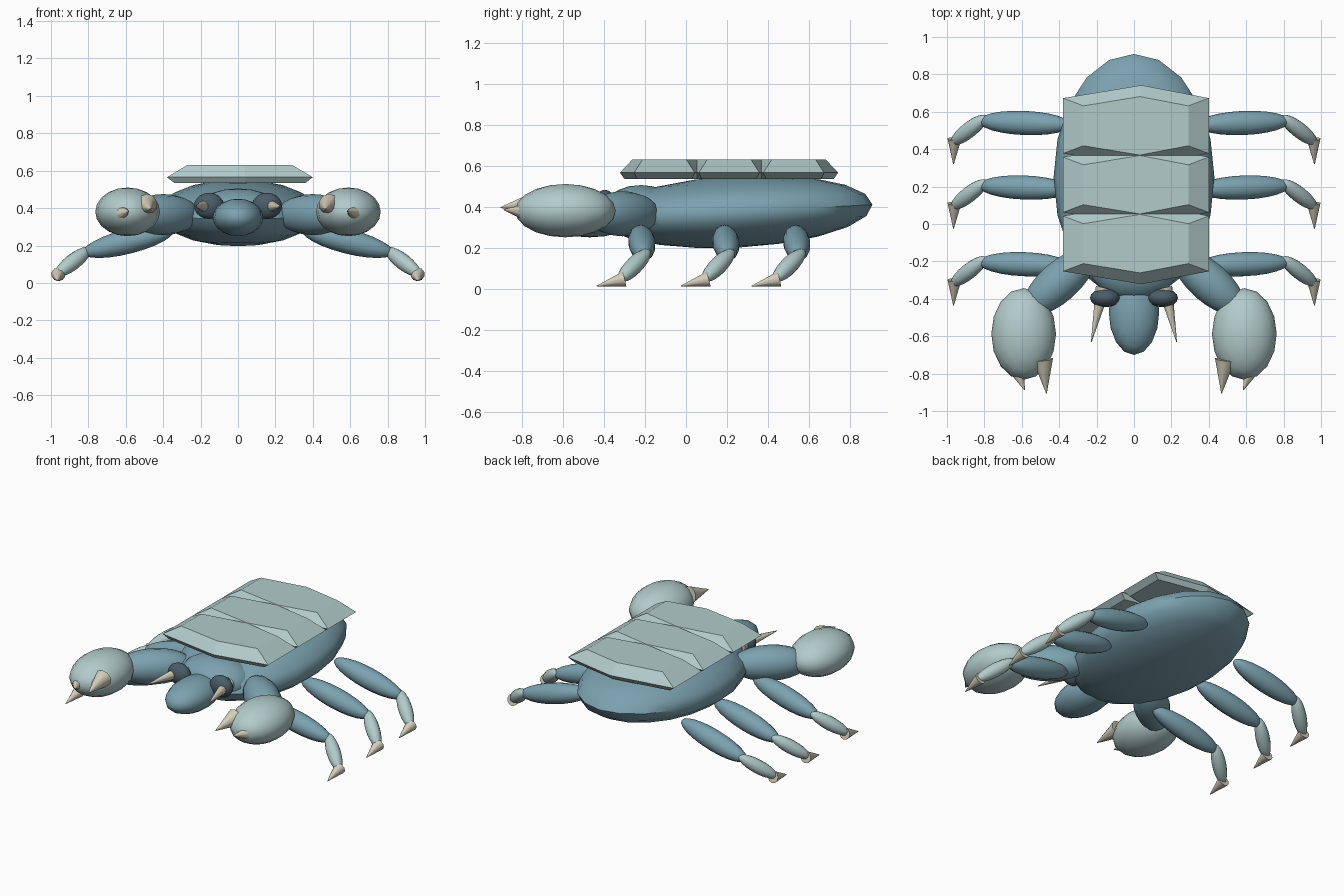
import bpy, bmesh, math
from mathutils import Vector, Matrix

cube = bpy.data.objects.get("Cube")
if cube:
    bpy.data.objects.remove(cube, do_unlink=True)


def material(name, rgb):
    m = bpy.data.materials.new(name)
    m.use_nodes = True
    m.diffuse_color = (*rgb, 1)
    m.node_tree.nodes["Principled BSDF"].inputs["Base Color"].default_value = (*rgb, 1)
    return m


BLUE = material("shell_blue", (0.20, 0.36, 0.43))
PALE = material("pale_plate", (0.45, 0.60, 0.60))
DARK = material("dark_eye", (0.07, 0.11, 0.14))
BONE = material("bone", (0.66, 0.62, 0.50))


def finish(name, bm, mat, smooth=True):
    bmesh.ops.recalc_face_normals(bm, faces=bm.faces)
    mesh = bpy.data.meshes.new(name)
    bm.to_mesh(mesh)
    bm.free()
    mesh.materials.append(mat)
    obj = bpy.data.objects.new(name, mesh)
    bpy.context.collection.objects.link(obj)
    if smooth:
        bpy.ops.object.select_all(action='DESELECT')
        obj.select_set(True)
        bpy.context.view_layer.objects.active = obj
        bpy.ops.object.shade_smooth_by_angle(angle=math.radians(45))
    return obj


def ellipsoid(name, centre, radii, mat, tilt=0.0, segments=16, rings=10):
    bm = bmesh.new()
    bmesh.ops.create_uvsphere(bm, u_segments=segments, v_segments=rings, radius=1)
    turn = Matrix.Rotation(math.pi / 2, 4, 'Z')
    place = Matrix.Translation(centre) @ Matrix.Rotation(tilt, 4, 'X')
    bm.transform(place @ Matrix.Diagonal((*radii, 1)) @ turn)
    return finish(name, bm, mat)


def along(start, end):
    # Frame at the start point whose z axis aims at the end point
    start, end = Vector(start), Vector(end)
    return Matrix.Translation(start) @ (end - start).to_track_quat('Z', 'Y').to_matrix().to_4x4()


def limb(name, start, end, radius, mat):
    # Ellipsoid stretched between two points
    half = (Vector(end) - Vector(start)).length / 2
    bm = bmesh.new()
    bmesh.ops.create_uvsphere(bm, u_segments=14, v_segments=12, radius=1)
    bm.transform(along(start, end) @ Matrix.Translation((0, 0, half))
                 @ Matrix.Diagonal((radius, radius, half, 1)))
    return finish(name, bm, mat)


def spike(name, base, tip, radius):
    length = (Vector(tip) - Vector(base)).length
    bm = bmesh.new()
    bmesh.ops.create_cone(bm, cap_ends=True, segments=10, radius1=radius,
                          radius2=0.002, depth=length)
    bm.transform(along(base, tip) @ Matrix.Translation((0, 0, length / 2)))
    return finish(name, bm, BONE)


def back_plate(name, y):
    # Six-sided slab with a narrow underside and a chamfered top
    outline = [(0.03, 0.217), (-0.39, 0.148), (-0.39, -0.148),
               (0.03, -0.217), (0.39, -0.148), (0.39, 0.148)]
    bm = bmesh.new()
    loops = [[bm.verts.new((0.01 + px * s, y + py * s, z)) for px, py in outline]
             for z, s in ((0.535, 0.9), (0.565, 1.0), (0.63, 0.72))]
    for low, high in zip(loops, loops[1:]):
        for i in range(6):
            j = (i + 1) % 6
            bm.faces.new((low[i], low[j], high[j], high[i]))
    bm.faces.new(loops[0])
    bm.faces.new(loops[-1])
    return finish(name, bm, PALE, smooth=False)


# Trunk and head
ellipsoid("abdomen", (0, 0.25, 0.375), (0.43, 0.66, 0.175), BLUE,
          tilt=math.radians(3), segments=20, rings=10)
ellipsoid("thorax", (0, -0.22, 0.375), (0.24, 0.19, 0.13), BLUE)
ellipsoid("head", (0, -0.47, 0.35), (0.135, 0.23, 0.10), BLUE)

# Back armour
for label, y in (("front", -0.105), ("middle", 0.21), ("rear", 0.525)):
    back_plate(label + "_back_plate", y)

for side, s in (("left", 1), ("right", -1)):
    # Eyes and fangs
    ellipsoid(side + "_eye", (s * 0.155, -0.395, 0.412), (0.08, 0.05, 0.07), DARK)
    spike(side + "_fang", (s * 0.165, -0.34, 0.41), (s * 0.228, -0.63, 0.41), 0.042)

    # Claw arm, palm and pincers
    limb(side + "_claw_arm", (s * 0.22, -0.15, 0.365), (s * 0.58, -0.47, 0.365), 0.11, BLUE)
    ellipsoid(side + "_claw_palm", (s * 0.59, -0.588, 0.38), (0.173, 0.245, 0.13), PALE)
    spike(side + "_large_pincer", (s * 0.487, -0.725, 0.42), (s * 0.468, -0.905, 0.395), 0.056)
    spike(side + "_small_pincer", (s * 0.65, -0.72, 0.365), (s * 0.585, -0.888, 0.385), 0.065)

    # Walking legs
    for label, y in (("front", -0.215), ("middle", 0.195), ("rear", 0.54)):
        leg = f"{side}_{label}_"
        limb(leg + "thigh", (s * 0.34, y - 0.01, 0.285), (s * 0.83, y + 0.01, 0.16), 0.066, BLUE)
        limb(leg + "shin", (s * 0.79, y + 0.035, 0.185), (s * 0.975, y - 0.11, 0.04), 0.043, PALE)
        spike(leg + "foot", (s * 0.96, y - 0.085, 0.046), (s * 0.965, y - 0.22, 0.012), 0.038)
